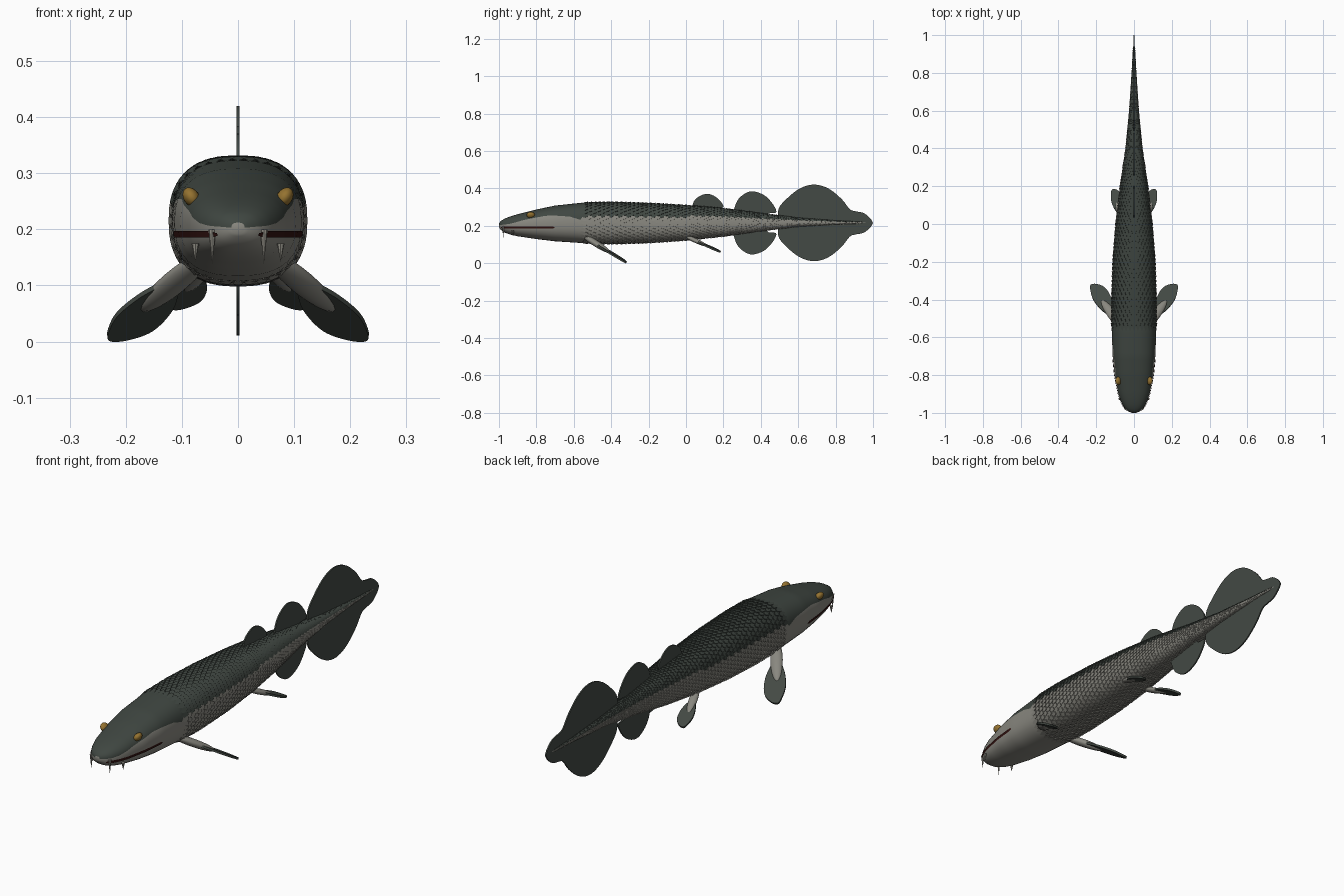
import bpy, bmesh, math
from mathutils import Vector, Matrix

cube = bpy.data.objects.get("Cube")
if cube:
    bpy.data.objects.remove(cube)


def material(name, rgb):
    m = bpy.data.materials.new(name)
    m.use_nodes = True
    m.diffuse_color = (*rgb, 1)
    m.node_tree.nodes["Principled BSDF"].inputs["Base Color"].default_value = (*rgb, 1)
    return m


BACK = material("dark green grey back", (0.05, 0.062, 0.053))
BELLY = material("pale grey belly", (0.25, 0.245, 0.215))
FIN = material("fin green grey", (0.057, 0.068, 0.058))
MOUTH = material("dark red mouth", (0.03, 0.006, 0.005))
AMBER = material("amber eye", (0.3, 0.17, 0.03))
TOOTH = material("tooth grey", (0.3, 0.29, 0.25))


def finish(name, bm, mats, smooth=True):
    bmesh.ops.recalc_face_normals(bm, faces=bm.faces)
    me = bpy.data.meshes.new(name)
    bm.to_mesh(me)
    bm.free()
    for m in mats:
        me.materials.append(m)
    ob = bpy.data.objects.new(name, me)
    bpy.context.collection.objects.link(ob)
    if smooth:
        bpy.ops.object.select_all(action='DESELECT')
        ob.select_set(True)
        bpy.context.view_layer.objects.active = ob
        bpy.ops.object.shade_smooth_by_angle(angle=math.radians(40))
    return ob


def lerp_table(table, y):
    if y <= table[0][0]:
        return table[0][1:]
    for a, b in zip(table, table[1:]):
        if y <= b[0]:
            t = (y - a[0]) / (b[0] - a[0])
            return [p + (q - p) * t for p, q in zip(a[1:], b[1:])]
    return table[-1][1:]


def curve(points, n=6):
    """Catmull-Rom curve through the points."""
    pts = [Vector(p) for p in points]
    pts = [2 * pts[0] - pts[1]] + pts + [2 * pts[-1] - pts[-2]]
    out = []
    for a, b, c, d in zip(pts, pts[1:], pts[2:], pts[3:]):
        for i in range(n):
            t = i / n
            out.append(0.5 * (2 * b + (c - a) * t + (2 * a - 5 * b + 4 * c - d) * t * t
                              + (3 * b - a - 3 * c + d) * t ** 3))
    return out + [pts[-2]]


# Body profile: y, half width, top z, bottom z
PROFILE = [(-1, .012, .212, .192), (-.99, .034, .226, .178), (-.97, .053, .238, .164),
           (-.94, .069, .25, .153), (-.9, .083, .262, .144), (-.8, .103, .287, .129),
           (-.7, .113, .308, .117), (-.56, .118, .323, .108), (-.4, .117, .326, .104),
           (-.2, .111, .32, .11), (0, .096, .309, .123), (.2, .073, .293, .144),
           (.4, .044, .267, .172), (.6, .025, .243, .196), (.8, .012, .228, .208),
           (.98, .003, .219, .213)]
# Colour line as a share of half height
LINE = [(-1, .1), (-.94, .2), (-.87, .4), (-.75, .5), (-.62, .34), (-.565, .15),
        (-.55, .34), (-.2, .33), (.4, .4), (1, .45)]
N = 2.5


def section(y):
    w, top, bot = lerp_table(PROFILE, y)
    return w, (top + bot) / 2, (top - bot) / 2


def skin(y, a, off=0):
    w, cz, h = section(y)
    c, s = math.cos(a), math.sin(a)
    r = (abs(c) ** N + abs(s) ** N) ** (-1 / N)
    return Vector(((w + off) * r * c, y, cz + (h + off) * r * s))


def line_angle(y):
    q = lerp_table(LINE, y)[0]
    return math.atan2(q, (1 - q ** N) ** (1 / N))


def add_loft(bm, ys, inset=0):
    """Closed loft whose columns follow the colour line."""
    m, rings = 12, []
    for y in ys:
        b = line_angle(y)
        up = [b + (math.pi - 2 * b) * i / (2 * m) for i in range(2 * m)]
        down = [math.pi - b + (math.pi + 2 * b) * i / (2 * m) for i in range(2 * m)]
        rings.append([bm.verts.new(skin(y, a, inset)) for a in up + down])
    k = 4 * m
    for r, s in zip(rings, rings[1:]):
        for i in range(k):
            f = bm.faces.new((r[i], r[(i + 1) % k], s[(i + 1) % k], s[i]))
            f.material_index = 0 if i < 2 * m else 1
    bm.faces.new(rings[0]).material_index = 1
    bm.faces.new(rings[-1]).material_index = 1


# Smooth head and trunk
head = bmesh.new()
add_loft(head, [-1, -.997, -.99, -.98, -.97, -.955] + [-.94 + .02 * i for i in range(19)] + [-.565, -.55])
finish("head", head, [BACK, BELLY])
trunk = bmesh.new()
add_loft(trunk, [-.57 + .031 * i for i in range(51)], -.001)
finish("trunk", trunk, [BACK, BELLY])

# Overlapping scales in staggered rings
scales = bmesh.new()
COUNT = 36
y, row = -.55, 0
while y < .93:
    w, cz, h = section(y)
    length = max(.012, .2 * (w + h) / 2 + .006)
    lift = .001 + .045 * min(w, h)
    step = 2 * math.pi / COUNT
    for i in range(COUNT):
        a = (i + .5 * (row % 2)) * step

        def corner(dy, da, off):
            return scales.verts.new(skin(y + dy * length, a + da * step, off))
        front = corner(-.6, 0, 0)
        sides = [corner(.25, s, lift * .4) for s in (-.52, .52)]
        backs = [corner(.9, s, lift) for s in (-.28, .28)]
        feet = [corner(.9, s, -.001) for s in (-.28, .28)]
        feet_side = [corner(.25, s, -.001) for s in (-.52, .52)]
        faces = [scales.faces.new((front, sides[0], backs[0], backs[1], sides[1])),
                 scales.faces.new((backs[0], feet[0], feet[1], backs[1]))]
        for s in (0, 1):
            faces.append(scales.faces.new((sides[s], feet_side[s], feet[s], backs[s])))
        b = line_angle(y)
        for f in faces:
            f.material_index = 0 if b < a % (2 * math.pi) < math.pi - b else 1
    y += length * .8
    row += 1
finish("scales", scales, [BACK, BELLY], False)


def plate(name, outline, thick, matrix, mat):
    """Flat fin from an outline in the matrix's own XY plane."""
    bm = bmesh.new()
    f = bm.faces.new([bm.verts.new((p.x, p.y, -thick / 2)) for p in outline])
    ext = bmesh.ops.extrude_face_region(bm, geom=[f])
    bmesh.ops.translate(bm, vec=(0, 0, thick), verts=[v for v in ext["geom"] if isinstance(v, bmesh.types.BMVert)])
    bm.transform(matrix)
    return finish(name, bm, [mat])


# Median fins, drawn in the y-z plane
UPRIGHT = Matrix(((0, 0, 1, 0), (1, 0, 0, 0), (0, 1, 0, 0), (0, 0, 0, 1)))
first_dorsal = [(.03, .29), (.045, .335), (.08, .362), (.12, .37), (.165, .35), (.2, .305), (.17, .28)]
second_dorsal = [(.25, .27), (.275, .335), (.315, .372), (.36, .384), (.42, .362), (.465, .315),
                 (.482, .272), (.44, .265), (.43, .24)]
tail_top = [(.495, .217), (.495, .29), (.54, .346), (.61, .4), (.685, .42), (.76, .4), (.83, .345),
            (.875, .29), (.905, .278), (.95, .268), (.985, .24), (1, .215)]


def flip(points):
    return [(a, .431 - b) for a, b in points]


plate("first_dorsal_fin", curve(first_dorsal), .006, UPRIGHT, FIN)
plate("second_dorsal_fin", curve(second_dorsal), .006, UPRIGHT, FIN)
plate("anal_fin", curve(flip(second_dorsal)), .006, UPRIGHT, FIN)
plate("tail_fin_upper", curve(tail_top), .006, UPRIGHT, FIN)
plate("tail_fin_lower", curve(flip(tail_top)), .006, UPRIGHT, FIN)

# Paired fins: leaf blade plus fleshy lobe
LEAF = [(.2, -.015), (.42, -.032), (.68, -.035), (.88, -.02), (1, 0), (.95, .03), (.78, .055),
        (.5, .048), (.25, .02)]


def ball(name, matrix, mat):
    bm = bmesh.new()
    bmesh.ops.create_uvsphere(bm, u_segments=20, v_segments=12, radius=1, matrix=matrix)
    return finish(name, bm, [mat])


def paired_fin(name, side, base, tip, width):
    base, tip = [Vector((p[0] * side, p[1], p[2])) for p in (base, tip)]
    axis = tip - base
    size = axis.length
    axis.normalize()
    across = Vector((-side, 0, .12))
    across = (across - axis * across.dot(axis)).normalized()
    frame = Matrix((axis, across, axis.cross(across))).transposed().to_4x4()
    place = Matrix.Translation(base) @ frame
    outline = curve([(u * size, v * width) for u, v in LEAF])
    plate(name + "_blade", outline, .009, place, FIN)
    lobe = Matrix.Translation((.18 * size, 0, 0)) @ Matrix.Diagonal((.42 * size, .026 * width, .017 * width, 1))
    ball(name + "_lobe", place @ lobe, BELLY)


for side, label in ((1, "left"), (-1, "right")):
    paired_fin(label + "_pectoral_fin", side, (.085, -.52, .13), (.23, -.325, .005), 1)
    paired_fin(label + "_pelvic_fin", side, (.06, .02, .135), (.115, .182, .06), .7)

    # Eye set into the side of the head
    eye = Matrix.Translation((side * .083, -.83, .257)) @ Matrix.Rotation(side * .6, 4, 'Y')
    ball(label + "_eye", eye @ Matrix.Diagonal((.014, .022, .019, 1)), AMBER)

    # Mouth slit hugging the jaw
    slit = bmesh.new()
    pairs = []
    for i in range(25):
        y = -.988 + .288 * i / 24
        w, cz, h = section(y)
        half = .006 if 0 < i < 24 else .002
        pair = []
        for z in (.191 - half, .191 + half):
            q = min(abs(z - cz) / h, .95)
            x = (w + .003) * (1 - q ** N) ** (1 / N)
            pair.append(slit.verts.new((side * x, y - .002, z)))
        pairs.append(pair)
    for p, q in zip(pairs, pairs[1:]):
        slit.faces.new((p[0], p[1], q[1], q[0]))
    finish(label + "_mouth", slit, [MOUTH])

    # Fangs pointing down over the lower jaw
    for name, x, y, top, tip in (("front_fang", .046, -.977, .2, .137), ("rear_fang", .076, -.925, .175, .142)):
        bm = bmesh.new()
        bmesh.ops.create_cone(bm, cap_ends=True, segments=8, radius1=0, radius2=.007, depth=top - tip,
                              matrix=Matrix.Translation((side * x, y, (top + tip) / 2)))
        finish(label + "_" + name, bm, [TOOTH])
